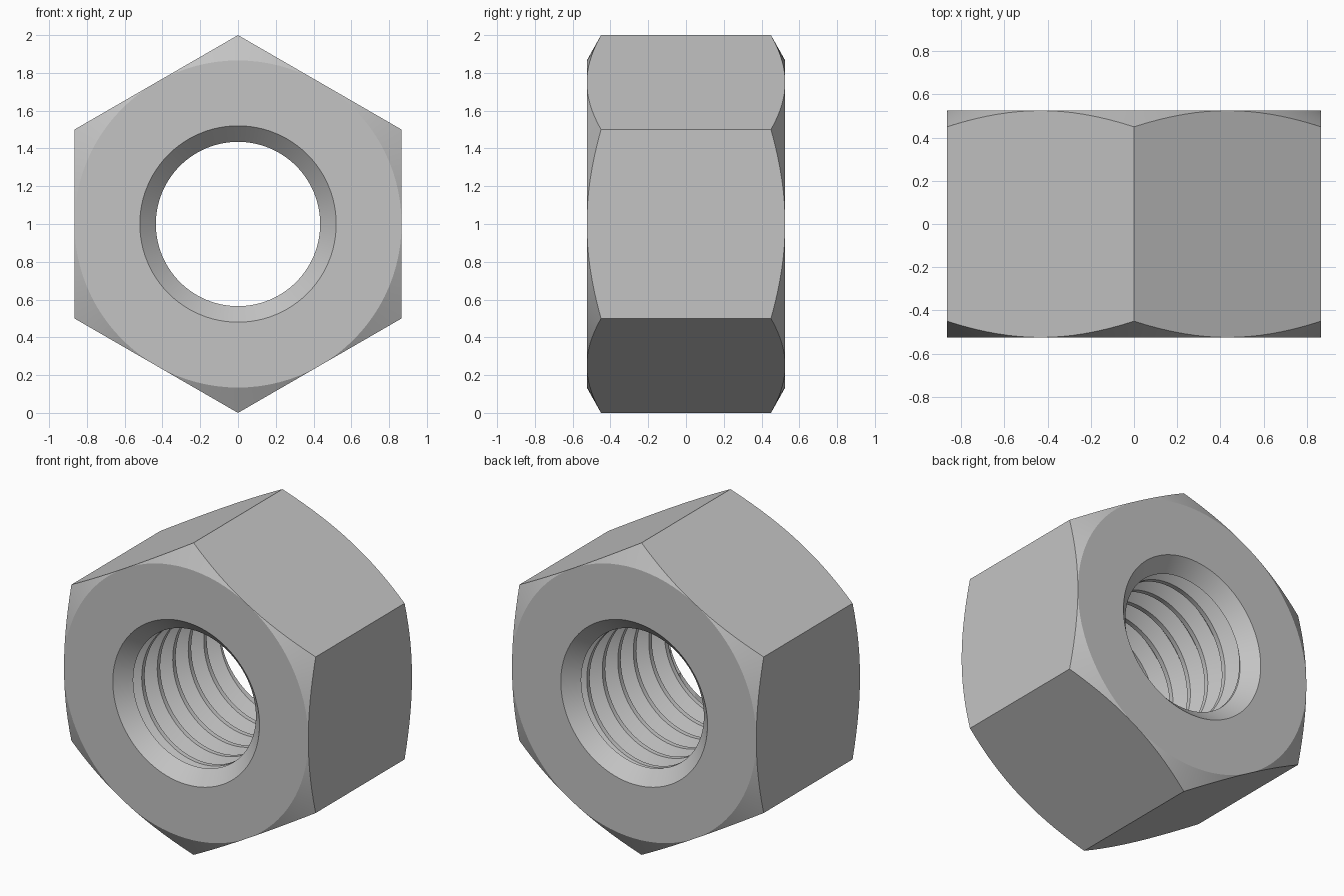
import bpy, bmesh, math
from math import sin, cos, pi

cube = bpy.data.objects.get("Cube")
if cube:
    bpy.data.objects.remove(cube, do_unlink=True)

STEPS = 96            # columns around the axis
HALF = 0.525          # half thickness
APOTHEM = 0.866
BORE, MOUTH = 0.435, 0.52
BORE_END = HALF - (MOUTH - BORE)
PITCH, CREST, FLANK = 0.157, 0.03, 0.05
CUTS = 6              # samples along each thread flank


def body_profile(angle):
    """Outside of the nut as (radius, depth), from front bore to back bore."""
    rho = APOTHEM / cos(angle % (pi / 3) - pi / 6)
    edge = HALF - (rho - APOTHEM) * 0.56
    front = [(BORE, -BORE_END), (MOUTH, -HALF), (APOTHEM, -HALF), (rho, -edge)]
    return front + [(r, -y) for r, y in reversed(front)]


def thread_profile(angle):
    """Helical V thread, trimmed at the inner ends of the countersinks."""
    tooth = [(BORE, 0)]
    tooth += [(BORE + (MOUTH - BORE) * i / CUTS, CREST + FLANK * i / CUTS)
              for i in range(CUTS + 1)]
    tooth += [(BORE + (MOUTH - BORE) * (1 - i / CUTS), PITCH - FLANK * (1 - i / CUTS))
              for i in range(CUTS)]
    points = []
    for turn in range(-5, 5):
        for r, y in tooth:
            y += PITCH * (turn + angle / (2 * pi))
            if abs(y) >= BORE_END:
                r, y = BORE, math.copysign(BORE_END, y)
            points.append((r, y))
    return points


def sweep(bm, profile):
    """Join the profiles at successive angles into a band of faces."""
    columns = []
    for i in range(STEPS + 1):
        a = 2 * pi * i / STEPS
        columns.append([bm.verts.new((r * sin(a), y, 1 + r * cos(a)))
                        for r, y in profile(a)])
    for a, b in zip(columns, columns[1:]):
        for j in range(len(a) - 1):
            bm.faces.new((a[j], a[j + 1], b[j + 1], b[j]))


# Steel material
steel = bpy.data.materials.new("steel grey")
steel.use_nodes = True
colour = (0.55, 0.55, 0.55, 1)
steel.diffuse_color = colour
steel.node_tree.nodes["Principled BSDF"].inputs["Base Color"].default_value = colour

# Chamfered hexagonal body with threaded bore
bm = bmesh.new()
sweep(bm, body_profile)
sweep(bm, thread_profile)
bmesh.ops.remove_doubles(bm, verts=bm.verts, dist=0.0001)
bmesh.ops.dissolve_degenerate(bm, edges=bm.edges, dist=0.0001)
bmesh.ops.recalc_face_normals(bm, faces=bm.faces)
mesh = bpy.data.meshes.new("hex_nut")
bm.to_mesh(mesh)
bm.free()
mesh.materials.append(steel)
nut = bpy.data.objects.new("hex_nut", mesh)
bpy.context.collection.objects.link(nut)

# Smooth rounds with crisp edges
bpy.ops.object.select_all(action='DESELECT')
nut.select_set(True)
bpy.context.view_layer.objects.active = nut
bpy.ops.object.shade_smooth_by_angle(angle=math.radians(25))
